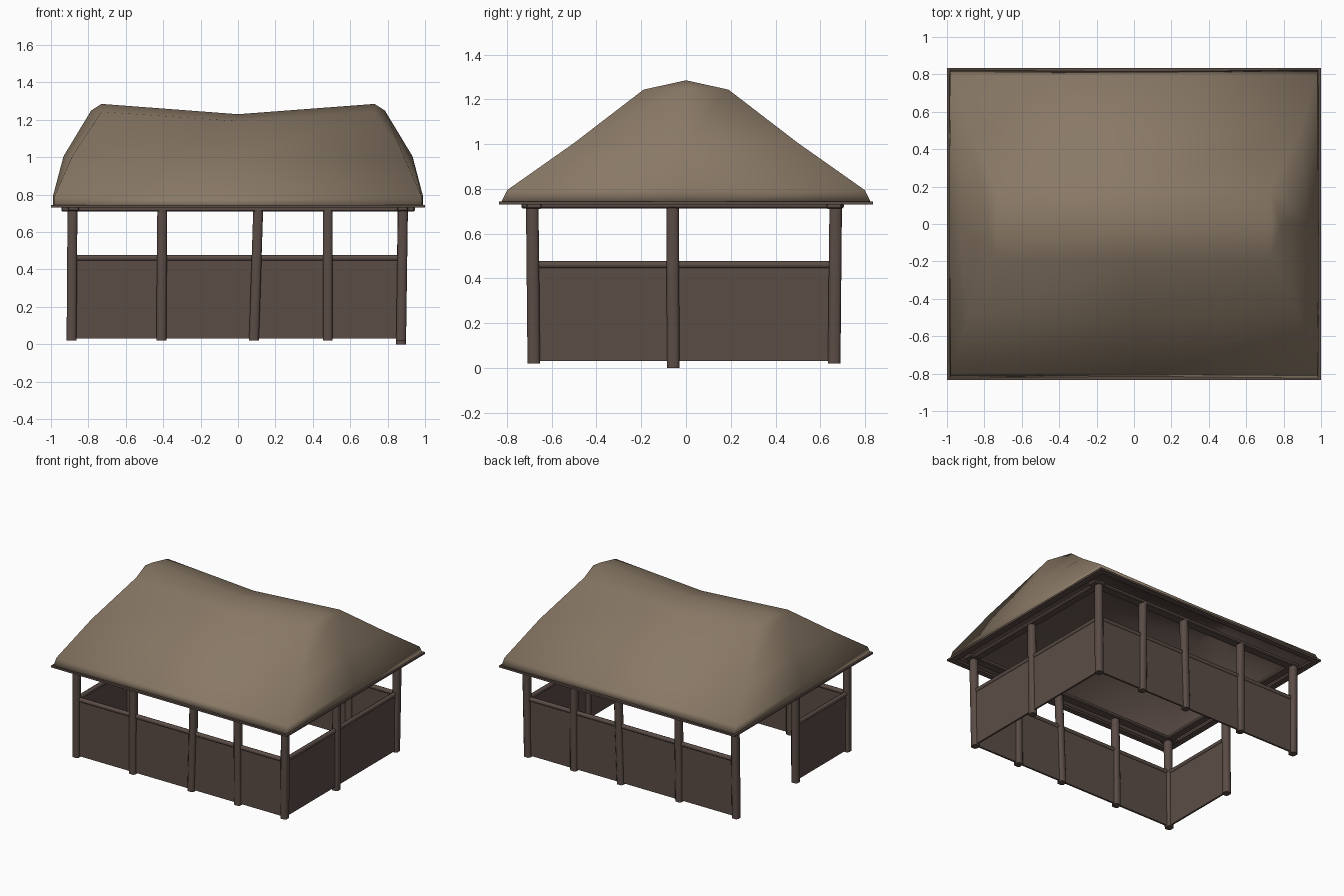
import bpy, bmesh, math
from mathutils import Vector

if "Cube" in bpy.data.objects:
    bpy.data.objects.remove(bpy.data.objects["Cube"])


def mat(name, col):
    m = bpy.data.materials.new(name)
    m.diffuse_color = (*col, 1)
    m.use_nodes = True
    m.node_tree.nodes["Principled BSDF"].inputs["Base Color"].default_value = m.diffuse_color
    return m


THATCH = mat("thatch tan", (0.25, 0.19, 0.132))
WOOD = mat("dark wood", (0.105, 0.073, 0.062))


def finish(name, bm, mats, angle=None):
    bmesh.ops.recalc_face_normals(bm, faces=bm.faces)
    me = bpy.data.meshes.new(name)
    bm.to_mesh(me)
    bm.free()
    ob = bpy.data.objects.new(name, me)
    bpy.context.collection.objects.link(ob)
    for m in mats:
        me.materials.append(m)
    if angle:
        bpy.ops.object.select_all(action='DESELECT')
        ob.select_set(True)
        bpy.context.view_layer.objects.active = ob
        bpy.ops.object.shade_smooth_by_angle(angle=math.radians(angle))
    return ob


def box(name, lo, hi, bevel=0.0):
    bm = bmesh.new()
    bmesh.ops.create_cube(bm, size=1)
    for v in bm.verts:
        v.co = Vector([(lo[i] + hi[i]) / 2 + v.co[i] * (hi[i] - lo[i]) for i in range(3)])
    if bevel:
        bmesh.ops.bevel(bm, geom=bm.edges[:], offset=bevel, segments=1, affect='EDGES')
    return finish(name, bm, [WOOD])


def post(name, x, y, xt, yt, z0=0.02):
    # bevelled square post leaning from (x, y) to (xt, yt)
    bm = bmesh.new()
    bmesh.ops.create_cube(bm, size=1)
    uprights = [e for e in bm.edges if abs(e.verts[0].co.z - e.verts[1].co.z) > 0.5]
    bmesh.ops.bevel(bm, geom=uprights, offset=0.22, segments=1, affect='EDGES')
    for v in bm.verts:
        t = v.co.z + 0.5
        v.co = Vector((x + (xt - x) * t + v.co.x * 0.053,
                       y + (yt - y) * t + v.co.y * 0.056, z0 + t * (0.72 - z0)))
    finish(name, bm, [WOOD], 50)


def rail(name, a, b, r=0.017):
    a, b = Vector(a), Vector(b)
    bm = bmesh.new()
    bmesh.ops.create_cone(bm, cap_ends=True, segments=8, radius1=r, radius2=r, depth=(b - a).length)
    bm.transform((b - a).to_track_quat('Z', 'Y').to_matrix().to_4x4())
    bmesh.ops.translate(bm, verts=bm.verts, vec=(a + b) / 2)
    finish(name, bm, [WOOD], 50)


# sagging hip roof rings: corner x, end x, half width, corner z, end z, middle sag
levels = [(0.985, 0.988, 0.825, 0.742, 0.742, 0.0), (0.98, 0.988, 0.798, 0.795, 0.797, 0.01),
          (0.887, 0.933, 0.50, 1.005, 1.005, 0.02), (0.73, 0.785, 0.19, 1.243, 1.25, 0.05),
          (0.73, 0.73, 0.0, 1.285, 1.285, 0.055)]
ring = [(-1, -1), (0, -1), (1, -1), (1, 0), (1, 1), (0, 1), (-1, 1), (-1, 0)]
bm = bmesh.new()
rows = []
for i, (cx, ex, hy, cz, ez, sag) in enumerate(levels):
    row = []
    for sx, sy in ring:
        inset = 0.01 if (i == 0 and sx == 0) else 0
        z = ez if sy == 0 else cz - (sag if sx == 0 else 0)
        row.append(bm.verts.new((sx * (ex if sy == 0 else cx), sy * (hy - inset), z)))
    rows.append(row)
for a, b in zip(rows, rows[1:]):
    for k in range(8):
        n = (k + 1) % 8
        bm.faces.new((a[k], a[n], b[n], b[k]))
bmesh.ops.remove_doubles(bm, verts=bm.verts, dist=0.0005)
roof = finish("thatched_roof", bm, [THATCH, WOOD], 120)
# make sure the outside faces up, then add the wooden lining
if sum(p.normal.z for p in roof.data.polygons) < 0:
    roof.data.flip_normals()
sol = roof.modifiers.new("lining", 'SOLIDIFY')
sol.thickness = 0.01
sol.offset = -1
sol.material_offset = 1
sol.material_offset_rim = 1

# eave boards around the roof edge
for s in (-1, 1):
    y0, y1 = sorted((s * 0.79, s * 0.835))
    box("eave_board_long", (-1, y0, 0.73), (1, y1, 0.744))
    x0, x1 = sorted((s * 0.95, s))
    box("eave_board_short", (x0, -0.79, 0.73), (x1, 0.79, 0.744))

FRONT, BACK = -0.68, 0.662
# top beams on the posts
for y in (FRONT, BACK):
    box("top_beam_long", (-0.945, y - 0.035, 0.71), (0.945, y + 0.035, 0.737), 0.006)
for s in (-1, 1):
    box("top_beam_short", (s * 0.88 - 0.03, -0.735, 0.713), (s * 0.88 + 0.03, 0.705, 0.739), 0.006)

# posts of the front and back walls, and the side middle posts
xs = [(-0.89, -0.885), (-0.41, -0.405), (0.085, 0.108), (0.48, 0.48), (0.872, 0.882)]
for side, y in (("front", FRONT), ("back", BACK)):
    for xb, xt in xs:
        post(side + "_post", xb, y, xt, y * 1.01)
post("right_middle_post", 0.872, -0.057, 0.88, -0.06, 0.0)
post("left_middle_post", -0.89, -0.057, -0.885, -0.06)

# low wall panels and their hand rails
T = 0.007
for side, y in (("front", FRONT), ("back", BACK)):
    for (a, _), (b, _) in zip(xs, xs[1:]):
        box(side + "_panel", (a, y - T, 0.03), (b, y + T, 0.455))
        rail(side + "_rail", (a, y, 0.461), (b, y, 0.461))
# the left side stays open towards the back
for side, x, ya, yb in (("right", 0.875, FRONT, -0.057), ("right", 0.875, -0.057, BACK),
                        ("left", -0.888, FRONT, -0.057)):
    box(side + "_panel", (x - T, ya, 0.03), (x + T, yb, 0.455))
    rail(side + "_rail", (x, ya, 0.461), (x, yb, 0.461))
